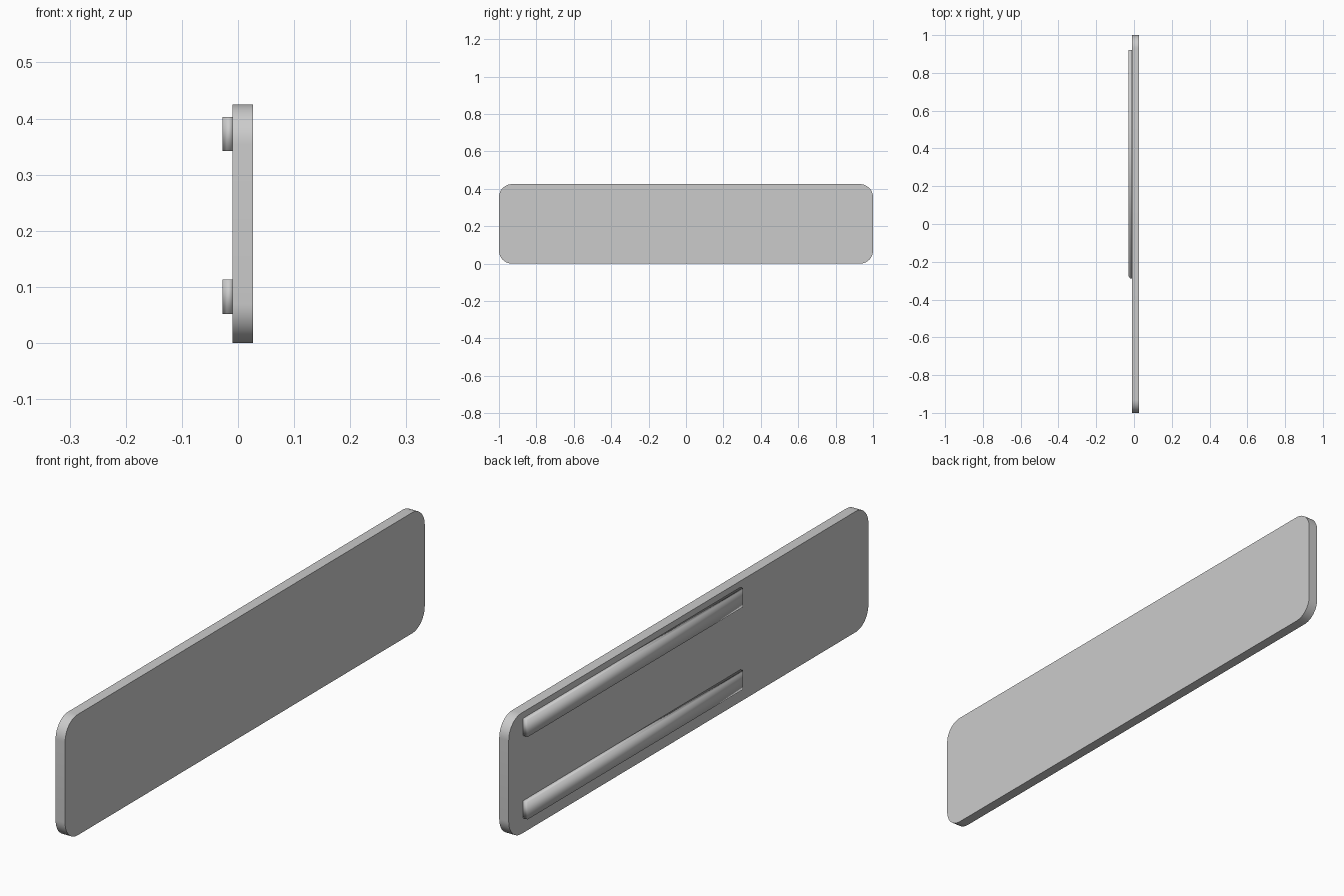
import bpy
import bmesh
import math

cube = bpy.data.objects.get("Cube")
if cube:
    bpy.data.objects.remove(cube, do_unlink=True)

GREY = (0.6, 0.6, 0.6, 1.0)
grey = bpy.data.materials.new("plain grey")
grey.use_nodes = True
grey.diffuse_color = GREY
grey.node_tree.nodes["Principled BSDF"].inputs["Base Color"].default_value = GREY


def extrude_profile(name, points, offset):
    """Extrude a flat outline along an offset into a closed solid."""
    bm = bmesh.new()
    face = bm.faces.new([bm.verts.new(p) for p in points])
    result = bmesh.ops.extrude_face_region(bm, geom=[face])
    moved = [v for v in result["geom"] if isinstance(v, bmesh.types.BMVert)]
    bmesh.ops.translate(bm, verts=moved, vec=offset)
    bmesh.ops.recalc_face_normals(bm, faces=bm.faces)
    mesh = bpy.data.meshes.new(name)
    bm.to_mesh(mesh)
    bm.free()
    mesh.materials.append(grey)
    obj = bpy.data.objects.new(name, mesh)
    bpy.context.collection.objects.link(obj)
    return obj


def shade(obj, angle):
    bpy.ops.object.select_all(action="DESELECT")
    obj.select_set(True)
    bpy.context.view_layer.objects.active = obj
    bpy.ops.object.shade_smooth_by_angle(angle=math.radians(angle))


# Panel: a rounded rectangle standing on its long edge
HEIGHT, RADIUS, STEPS = 0.425, 0.07, 12
BACK, FRONT = -0.01, 0.027
outline = []
corners = [(1, 1), (-1, 1), (-1, -1), (1, -1)]
for i, (sy, sz) in enumerate(corners):
    cy = sy * (1 - RADIUS)
    cz = HEIGHT / 2 + sz * (HEIGHT / 2 - RADIUS)
    for k in range(STEPS + 1):
        a = math.pi / 2 * (i + k / STEPS)
        outline.append((BACK, cy + RADIUS * math.cos(a), cz + RADIUS * math.sin(a)))
panel = extrude_profile("panel", outline, (FRONT - BACK, 0, 0))
shade(panel, 30)

# Mounting rails: two flat strips with one chamfered end
OUTER = -0.028
RAIL_HEIGHT = 0.061
rail_plan = [(BACK, 0.92), (OUTER, 0.92), (OUTER, -0.278),
             (OUTER + 0.008, -0.288), (BACK, -0.288)]
for name, z in (("lower_rail", 0.052), ("upper_rail", 0.342)):
    rail = extrude_profile(name, [(x, y, z) for x, y in rail_plan], (0, 0, RAIL_HEIGHT))
    shade(rail, 100)
